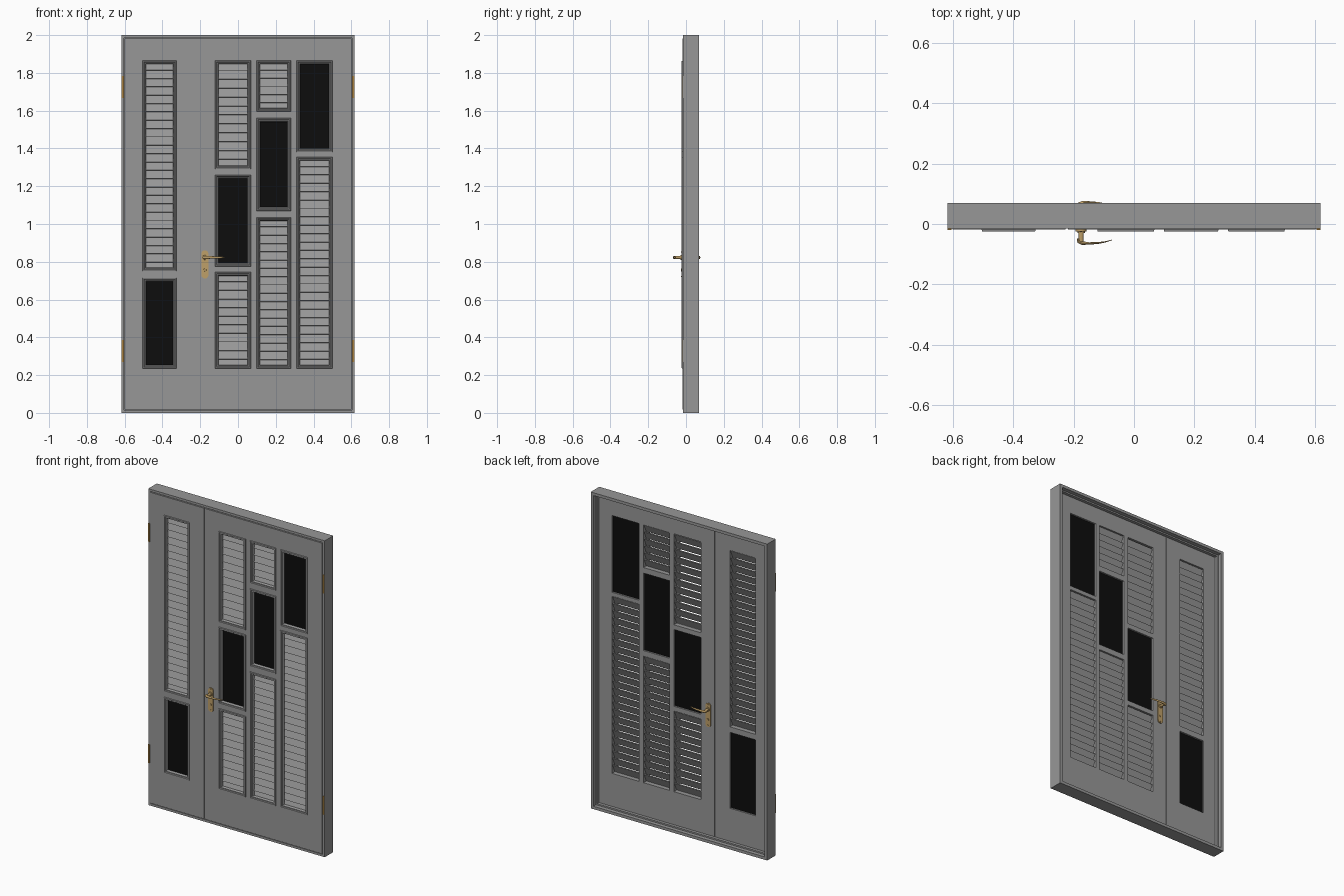
import bpy, bmesh, math
from mathutils import Matrix, Vector

cube = bpy.data.objects.get("Cube")
if cube:
    bpy.data.objects.remove(cube, do_unlink=True)


def material(name, rgb):
    m = bpy.data.materials.new(name)
    m.use_nodes = True
    m.diffuse_color = (*rgb, 1)
    m.node_tree.nodes["Principled BSDF"].inputs["Base Color"].default_value = (*rgb, 1)
    return m


GREY = material("grey paint", (0.31, 0.31, 0.31))
BLACK = material("black glass", (0.004, 0.004, 0.004))
BRASS = material("brass", (0.52, 0.35, 0.14))
BRONZE = material("hinge bronze", (0.40, 0.23, 0.06))


def finish(name, bm, mat):
    bmesh.ops.recalc_face_normals(bm, faces=bm.faces)
    mesh = bpy.data.meshes.new(name)
    bm.to_mesh(mesh)
    bm.free()
    mesh.materials.append(mat)
    ob = bpy.data.objects.new(name, mesh)
    bpy.context.collection.objects.link(ob)
    return ob


def add_box(bm, x0, x1, y0, y1, z0, z1, tilt=0):
    centre = Vector((x0 + x1, y0 + y1, z0 + z1)) / 2
    bmesh.ops.create_cube(bm, size=1, matrix=Matrix.Translation(centre)
                          @ Matrix.Rotation(tilt, 4, 'X')
                          @ Matrix.Diagonal((x1 - x0, y1 - y0, z1 - z0, 1)))


def add_ring(bm, x0, x1, z0, z1, profile):
    """Mitred rectangular ring from a closed (inset, y) profile."""
    loops = [[bm.verts.new(p) for p in ((x0 + d, y, z0 + d), (x1 - d, y, z0 + d),
                                        (x1 - d, y, z1 - d), (x0 + d, y, z1 - d))]
             for d, y in profile]
    for a, b in zip(loops, loops[1:] + loops[:1]):
        for i in range(4):
            j = (i + 1) % 4
            bm.faces.new((a[i], a[j], b[j], b[i]))


# Outer frame with a stepped stop behind the leaves
W, H = 0.617, 2.0
bm = bmesh.new()
add_ring(bm, -W, W, 0, H, [(0, -0.015), (0.014, -0.015), (0.014, 0.026), (0.027, 0.026),
                           (0.027, 0.045), (0.018, 0.045), (0.018, 0.07), (0, 0.07)])
finish("door_frame", bm, GREY)

# Panel layout: each column holds (bottom, top, kind)
FRONT, BACK = -0.018, 0.025
BOTTOM, TOP = 0.018, 1.982
side_columns = [(-0.505, -0.325, [(0.235, 0.715, "glass"), (0.75, 1.865, "louvre")])]
main_columns = [
    (-0.122, 0.068, [(0.235, 0.745, "louvre"), (0.775, 1.26, "glass"), (1.29, 1.865, "louvre")]),
    (0.098, 0.280, [(0.235, 1.035, "louvre"), (1.07, 1.56, "glass"), (1.595, 1.865, "louvre")]),
    (0.310, 0.500, [(0.235, 1.355, "louvre"), (1.38, 1.865, "glass")]),
]
MOULD = [(0, -0.016), (0.002, -0.024), (0.007, -0.024), (0.010, -0.019),
         (0.015, -0.019), (0.019, -0.011), (0.019, -0.004), (0, -0.004)]
PITCH = 0.0445


def build_leaf(prefix, x0, x1, columns):
    leaf, mould, glass, slats = (bmesh.new() for _ in range(4))
    left = x0
    for c0, c1, panels in columns:
        add_box(leaf, left, c0, FRONT, BACK, BOTTOM, TOP)        # stile
        low = BOTTOM
        for z0, z1, kind in panels:
            add_box(leaf, c0, c1, FRONT, BACK, low, z0)          # rail
            low = z1
            add_ring(mould, c0, c1, z0, z1, MOULD)
            if kind == "glass":
                add_box(glass, c0, c1, -0.004, 0.014, z0, z1)
                continue
            count = round((z1 - z0 - 0.02) / PITCH)
            step = (z1 - z0 - 0.01) / count
            for i in range(count):
                z = z0 + 0.005 + step * (i + 0.5)
                add_box(slats, c0, c1, 0.003, 0.009, z - 0.026, z + 0.026,
                        math.radians(-24))
        add_box(leaf, c0, c1, FRONT, BACK, low, TOP)
        left = c1
    add_box(leaf, left, x1, FRONT, BACK, BOTTOM, TOP)
    finish(prefix + "_leaf", leaf, GREY)
    finish(prefix + "_panel_mouldings", mould, GREY)
    finish(prefix + "_glass_panes", glass, BLACK)
    finish(prefix + "_louvre_slats", slats, GREY)


build_leaf("side", -0.601, -0.226, side_columns)
build_leaf("main", -0.218, 0.601, main_columns)

# Strip closing the gap where the leaves meet
bm = bmesh.new()
add_box(bm, -0.226, -0.218, -0.012, 0.021, BOTTOM, TOP)
finish("meeting_strip", bm, GREY)

# Hinges on both edges
bm = bmesh.new()
for s in (-1, 1):
    for z in (0.327, 1.725):
        a, b = sorted((s * 0.604, s * 0.6165))
        add_box(bm, a, b, -0.0195, -0.012, z - 0.058, z + 0.058)
finish("hinges", bm, BRONZE)


# Lever handles on both faces
def add_cylinder(bm, x, z, y0, y1, r0, r1):
    bmesh.ops.create_cone(bm, cap_ends=True, segments=20, radius1=r0, radius2=r1,
                          depth=abs(y1 - y0),
                          matrix=Matrix.Translation((x, (y0 + y1) / 2, z))
                          @ Matrix.Rotation(math.radians(90 if y1 < y0 else -90), 4, 'X'))


def smooth(ob):
    bpy.ops.object.select_all(action='DESELECT')
    ob.select_set(True)
    bpy.context.view_layer.objects.active = ob
    bpy.ops.object.shade_smooth_by_angle(angle=math.radians(35))


def build_handle(prefix, face, out):
    hx, hz, r = -0.175, 0.823, 0.018
    # backplate with rounded ends
    bm = bmesh.new()
    ends = [(0.843, 0), (0.729, math.pi)]
    outline = [(hx + r * math.cos(t + math.pi * i / 10), z + r * math.sin(t + math.pi * i / 10))
               for z, t in ends for i in range(11)]
    base = bm.faces.new([bm.verts.new((x, face, z)) for x, z in outline])
    top = bmesh.ops.extrude_face_region(bm, geom=[base])["geom"]
    bmesh.ops.translate(bm, vec=(0, out * 0.006, 0),
                        verts=[v for v in top if isinstance(v, bmesh.types.BMVert)])
    # rose, stem, lock cylinder and screws
    add_cylinder(bm, hx, hz, face, face + out * 0.012, 0.014, 0.012)
    add_cylinder(bm, hx, hz, face, face + out * 0.040, 0.009, 0.008)
    add_cylinder(bm, hx, 0.757, face, face + out * 0.009, 0.008, 0.007)
    for z in (0.852, 0.722):
        add_cylinder(bm, hx, z, face, face + out * 0.008, 0.004, 0.003)
    smooth(finish(prefix + "_handle_plate", bm, BRASS))

    # swept lever: (x, distance from face, half thickness, half height)
    bm = bmesh.new()
    path = [(-0.186, 0.030, 0.003, 0.006), (-0.183, 0.040, 0.006, 0.008),
            (-0.172, 0.045, 0.006, 0.008), (-0.150, 0.0465, 0.004, 0.007),
            (-0.120, 0.045, 0.003, 0.006), (-0.095, 0.041, 0.002, 0.005),
            (-0.073, 0.035, 0.001, 0.003)]
    n, rings = 12, []
    for i, (x, d, t, h) in enumerate(path):
        p, q = path[max(i - 1, 0)], path[min(i + 1, len(path) - 1)]
        normal = Vector((p[1] - q[1], q[0] - p[0])).normalized()
        rings.append([bm.verts.new((x + normal.x * t * math.cos(a),
                                    face + out * (d + normal.y * t * math.cos(a)),
                                    hz + h * math.sin(a)))
                      for a in (2 * math.pi * k / n for k in range(n))])
    for a, b in zip(rings, rings[1:]):
        for k in range(n):
            bm.faces.new((a[k], a[(k + 1) % n], b[(k + 1) % n], b[k]))
    bm.faces.new(rings[0])
    bm.faces.new(rings[-1])
    smooth(finish(prefix + "_handle_lever", bm, BRASS))


build_handle("front", FRONT, -1)
build_handle("back", BACK, 1)
